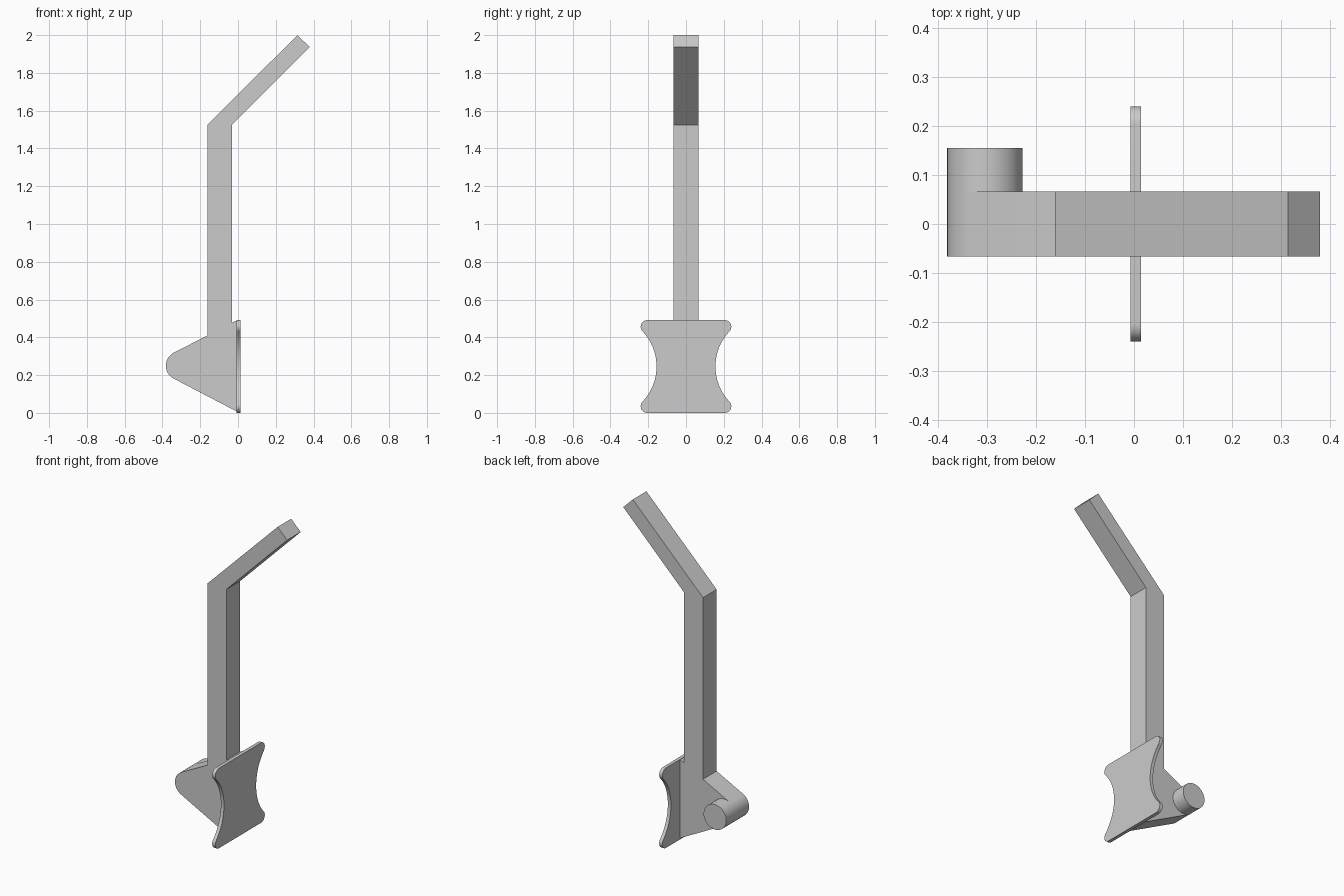
import bpy, bmesh
from math import sin, cos, pi, radians, atan2, hypot
from mathutils import Vector

cube = bpy.data.objects.get("Cube")
if cube:
    bpy.data.objects.remove(cube, do_unlink=True)

grey = bpy.data.materials.new("plain grey")
grey.use_nodes = True
grey.diffuse_color = (0.6, 0.6, 0.6, 1)
grey.node_tree.nodes["Principled BSDF"].inputs["Base Color"].default_value = (0.6, 0.6, 0.6, 1)


def arc(cx, cz, r, start, end, n):
    """Points on a circle between two angles in radians."""
    return [(cx + r * cos(start + (end - start) * i / n),
             cz + r * sin(start + (end - start) * i / n)) for i in range(n + 1)]


def prism(name, outline, axis, low, high):
    """Extrude a flat outline along the x or y axis."""
    bm = bmesh.new()
    if axis == "y":
        verts = [bm.verts.new((a, low, b)) for a, b in outline]
        push = Vector((0, high - low, 0))
    else:
        verts = [bm.verts.new((low, a, b)) for a, b in outline]
        push = Vector((high - low, 0, 0))
    face = bm.faces.new(verts)
    result = bmesh.ops.extrude_face_region(bm, geom=[face], use_keep_orig=True)
    moved = [g for g in result["geom"] if isinstance(g, bmesh.types.BMVert)]
    bmesh.ops.translate(bm, verts=moved, vec=push)
    bmesh.ops.recalc_face_normals(bm, faces=bm.faces)
    mesh = bpy.data.meshes.new(name)
    bm.to_mesh(mesh)
    bm.free()
    mesh.materials.append(grey)
    obj = bpy.data.objects.new(name, mesh)
    bpy.context.collection.objects.link(obj)
    bpy.ops.object.select_all(action="DESELECT")
    obj.select_set(True)
    bpy.context.view_layer.objects.active = obj
    bpy.ops.object.shade_smooth_by_angle(angle=radians(25))
    return obj


# Bent lever arm with a rounded wedge at its foot
tip_x, tip_z, tip_r, half = -0.305, 0.25, 0.077, 0.066
nose = arc(tip_x, tip_z, tip_r, radians(117.5), radians(242.5), 20)
arm = [(0, 0.004), (0, 0.491), (-0.031, 0.478), (-0.031, 1.525),
       (0.38, 1.936), (0.315, 2.0), (-0.162, 1.525), (-0.162, 0.41)]
prism("lever_arm", arm + nose, "y", -half, half)

# Pivot peg standing out of the back of the wedge
prism("pivot_peg", arc(tip_x, tip_z, tip_r, 0, 2 * pi, 48)[:-1], "y", half - 0.002, 0.155)

# Pedal plate: rounded corners joined by a hollow curve on each side
mid, corner_r, waist = 0.2455, 0.035, 0.156
cy, cz = 0.205, 0.2105
gap = cy - waist
hollow_r = (gap ** 2 + cz ** 2 - corner_r ** 2) / (2 * (gap + corner_r))
hollow_y = waist + hollow_r
tangent = atan2(-cz, hollow_y - cy)
corner = arc(cy, cz, corner_r, pi / 2, tangent, 14)
hollow = arc(hollow_y, 0, hollow_r, tangent + pi, pi, 12)[1:]
quarter = corner + hollow
side = quarter + [(y, -z) for y, z in reversed(quarter[:-1])]
outline = side + [(-y, z) for y, z in reversed(side)]
prism("pedal_plate", [(y, z + mid) for y, z in outline], "x", -0.007, 0.014)
